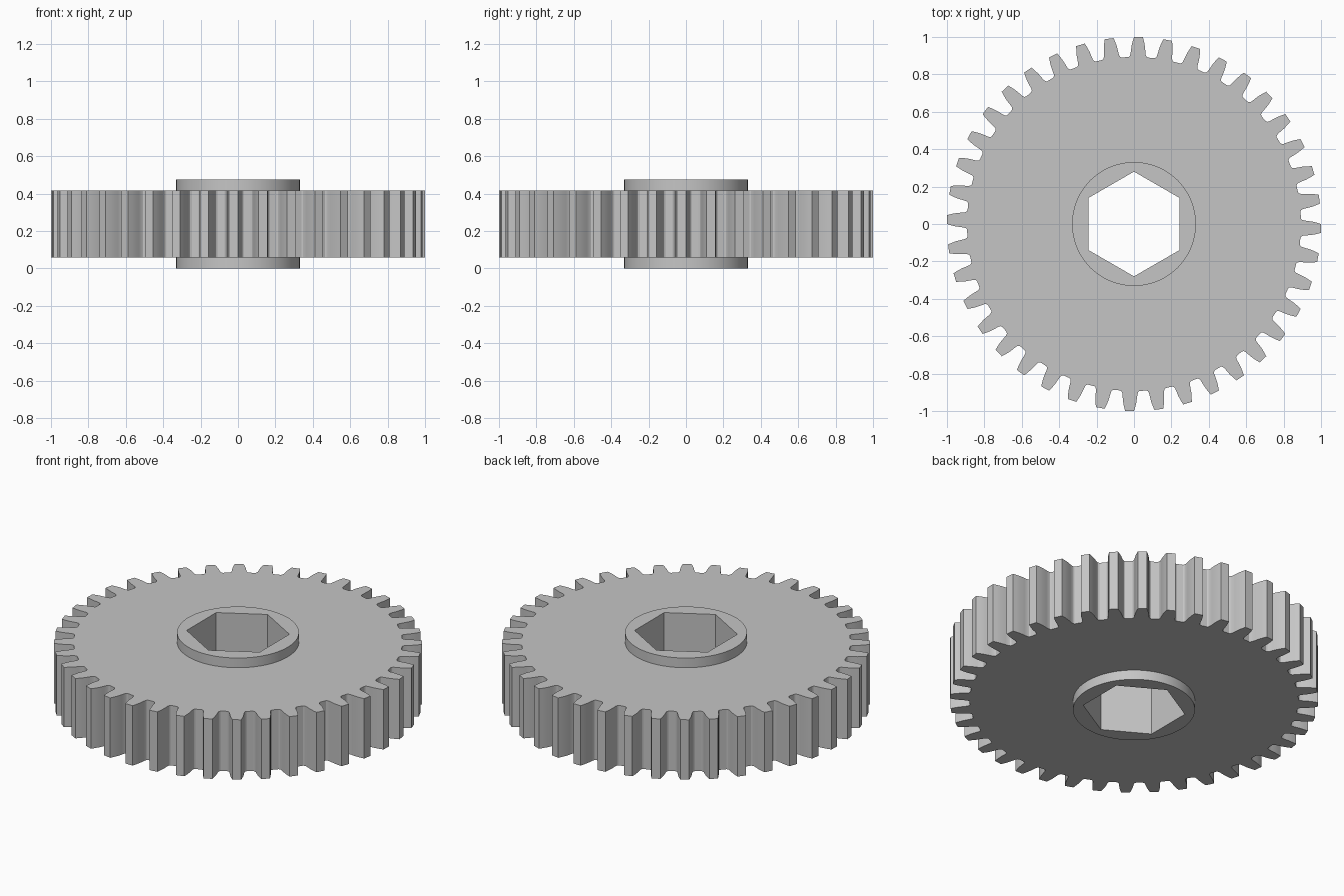
import bpy
import bmesh
from math import cos, sin, pi, radians

cube = bpy.data.objects.get("Cube")
if cube:
    bpy.data.objects.remove(cube, do_unlink=True)

TEETH = 40
HUB_RADIUS, HEX_RADIUS = 0.331, 0.28
HUB_Z = (0.0, 0.475)
GEAR_Z = (0.058, 0.417)
PHASE = -1.37

# Half of one tooth: radius and angle from the tooth centre, tip to root fillet
FLANK = [(1.0, 1.37), (0.977, 1.78), (0.952, 2.15), (0.925, 2.4),
         (0.908, 2.56), (0.898, 2.85), (0.893, 3.3)]


def polar(radius, degrees):
    return radius * cos(radians(degrees)), radius * sin(radians(degrees))


def polygon(radius, sides, start=0):
    return [polar(radius, start + 360 * i / sides) for i in range(sides)]


def gear_outline():
    tooth = [(r, -a) for r, a in reversed(FLANK)] + FLANK
    return [polar(r, PHASE + 360 * i / TEETH + a)
            for i in range(TEETH) for r, a in tooth]


def ring(bm, outline, z):
    verts = [bm.verts.new((x, y, z)) for x, y in outline]
    return verts, [bm.edges.new((v, verts[i - 1])) for i, v in enumerate(verts)]


def wall(bm, low, high):
    for i in range(len(low)):
        bm.faces.new((low[i - 1], low[i], high[i], high[i - 1]))


bm = bmesh.new()
circle = polygon(HUB_RADIUS, 96)
hexagon = polygon(HEX_RADIUS, 6, 30)
levels = []
for hub_z, gear_z, up in ((HUB_Z[0], GEAR_Z[0], -1), (HUB_Z[1], GEAR_Z[1], 1)):
    bore, bore_edges = ring(bm, hexagon, hub_z)
    rim, rim_edges = ring(bm, circle, hub_z)
    foot, foot_edges = ring(bm, circle, gear_z)
    teeth, teeth_edges = ring(bm, gear_outline(), gear_z)
    # Hub end face, gear side face and the raised hub collar
    for edges in (bore_edges + rim_edges, foot_edges + teeth_edges):
        bmesh.ops.triangle_fill(bm, edges=edges, use_beauty=True,
                                normal=(0, 0, up))
    wall(bm, foot, rim)
    levels.append((bore, teeth))

# Hexagonal bore and toothed rim
for low, high in zip(*levels):
    wall(bm, low, high)
bmesh.ops.recalc_face_normals(bm, faces=bm.faces[:])

mesh = bpy.data.meshes.new("spur_gear")
bm.to_mesh(mesh)
bm.free()
gear = bpy.data.objects.new("spur_gear", mesh)
bpy.context.collection.objects.link(gear)

# Plain grey material
grey = bpy.data.materials.new("light_grey")
grey.use_nodes = True
colour = (0.56, 0.56, 0.56, 1)
grey.diffuse_color = colour
grey.node_tree.nodes["Principled BSDF"].inputs["Base Color"].default_value = colour
mesh.materials.append(grey)

bpy.ops.object.select_all(action='DESELECT')
gear.select_set(True)
bpy.context.view_layer.objects.active = gear
bpy.ops.object.shade_smooth_by_angle(angle=radians(25))
